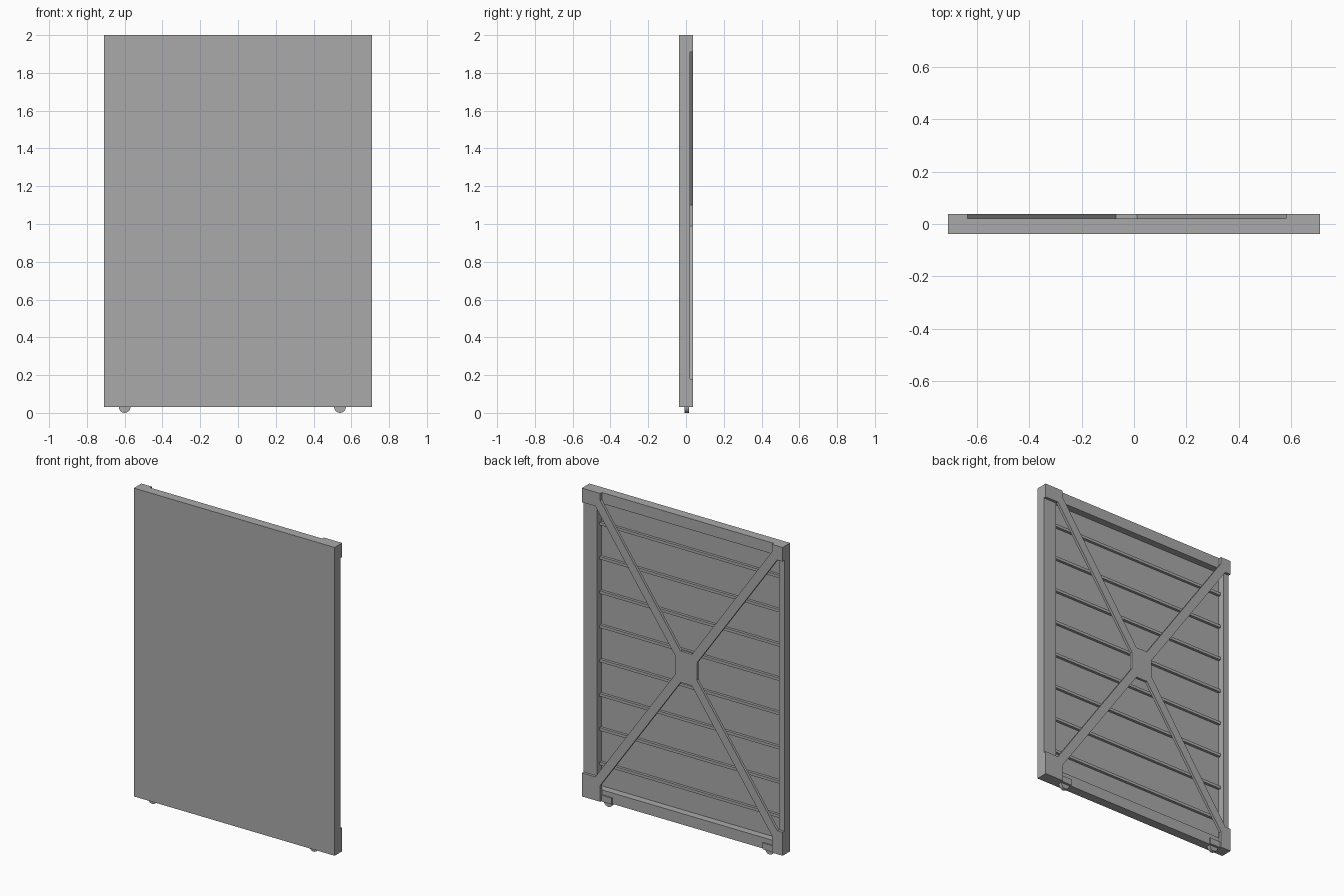
import bpy, bmesh
from mathutils import Matrix

cube = bpy.data.objects.get("Cube")
if cube:
    bpy.data.objects.remove(cube)

grey = bpy.data.materials.new("plain_grey")
grey.use_nodes = True
colour = (0.4, 0.4, 0.4, 1)
grey.diffuse_color = colour
grey.node_tree.nodes["Principled BSDF"].inputs["Base Color"].default_value = colour

# Depth layers, front to back
FRONT, SKIN, FRAME, BACK = -0.038, -0.024, 0.021, 0.038
W, LOW, HIGH = 0.71, 0.03, 2.0
CX, CZ = -0.028, 1.045            # brace centre


def finish(name, bm):
    bmesh.ops.recalc_face_normals(bm, faces=bm.faces)
    mesh = bpy.data.meshes.new(name)
    bm.to_mesh(mesh)
    bm.free()
    mesh.materials.append(grey)
    obj = bpy.data.objects.new(name, mesh)
    bpy.context.collection.objects.link(obj)
    return obj


def plate(name, outline, y0, y1):
    """Extrude an x-z outline from y0 to y1."""
    bm = bmesh.new()
    face = bm.faces.new([bm.verts.new((x, y0, z)) for x, z in outline])
    new = bmesh.ops.extrude_face_region(bm, geom=[face])["geom"]
    verts = [v for v in new if isinstance(v, bmesh.types.BMVert)]
    bmesh.ops.translate(bm, verts=verts, vec=(0, y1 - y0, 0))
    return finish(name, bm)


def box(name, x0, x1, z0, z1, y0, y1):
    return plate(name, [(x0, z0), (x1, z0), (x1, z1), (x0, z1)], y0, y1)


# Front skin and surrounding frame
box("front_panel", -W, W, LOW, HIGH, FRONT, SKIN)
stile_left, stile_right, rail = 0.615, -0.671, 0.07
box("left_stile", stile_left, W, LOW, HIGH, SKIN, FRAME)
box("right_stile", -W, stile_right, LOW, HIGH, SKIN, FRAME)
box("top_rail", stile_right, stile_left, HIGH - rail, HIGH, SKIN, FRAME)
box("bottom_rail", stile_right, stile_left, LOW, LOW + rail, SKIN, FRAME)

# Horizontal ribs on the back of the skin
pitch = (HIGH - LOW) / 9
for i in range(1, 9):
    z = LOW + i * pitch
    box(f"rib_{i}", stile_right, stile_left, z - 0.009, z + 0.009, SKIN, SKIN + 0.017)

# Cross brace: centre plate, then an arm with its corner plate per quarter
HX, HZ, TX, TZ = 0.075, 0.055, 0.04, 0.1
plate("brace_centre", [(CX + x, CZ + z) for x, z in (
    (HX, -HZ), (HX, HZ), (TX, TZ), (-TX, TZ),
    (-HX, HZ), (-HX, -HZ), (-TX, -TZ), (TX, -TZ))], FRAME, BACK)
for sx, side in ((1, "left"), (-1, "right")):
    for sz, level, edge in ((1, "top", HIGH), (-1, "bottom", LOW)):
        stile = CX + sx * 0.643
        inner = CX + sx * 0.608
        step = CZ + sz * 0.865
        plate(f"{level}_{side}_arm", [
            (CX + sx * TX, CZ + sz * TZ), (CX + sx * HX, CZ + sz * HZ),
            (stile, step), (inner, step + sz * 0.045)], FRAME, BACK)
        plate(f"{level}_{side}_corner", [
            (stile, step), (sx * W, step), (sx * W, edge),
            (inner, edge), (inner, step + sz * 0.045)], FRAME, BACK)

# Rollers under the bottom rail, with their mounting blocks
for sx, side in ((1, "left"), (-1, "right")):
    x = -0.03 + sx * 0.57
    bm = bmesh.new()
    bmesh.ops.create_cone(bm, cap_ends=True, segments=24, radius1=0.031, radius2=0.031,
                          depth=0.024, matrix=Matrix.Translation((x, 0.003, 0.031))
                          @ Matrix.Rotation(1.5707963, 4, "X"))
    wheel = finish(f"{side}_roller", bm)
    bpy.ops.object.select_all(action="DESELECT")
    wheel.select_set(True)
    bpy.context.view_layer.objects.active = wheel
    bpy.ops.object.shade_smooth_by_angle()
    box(f"{side}_roller_block", x - 0.035, x + 0.038, LOW, LOW + 0.04, FRAME, FRAME + 0.009)
